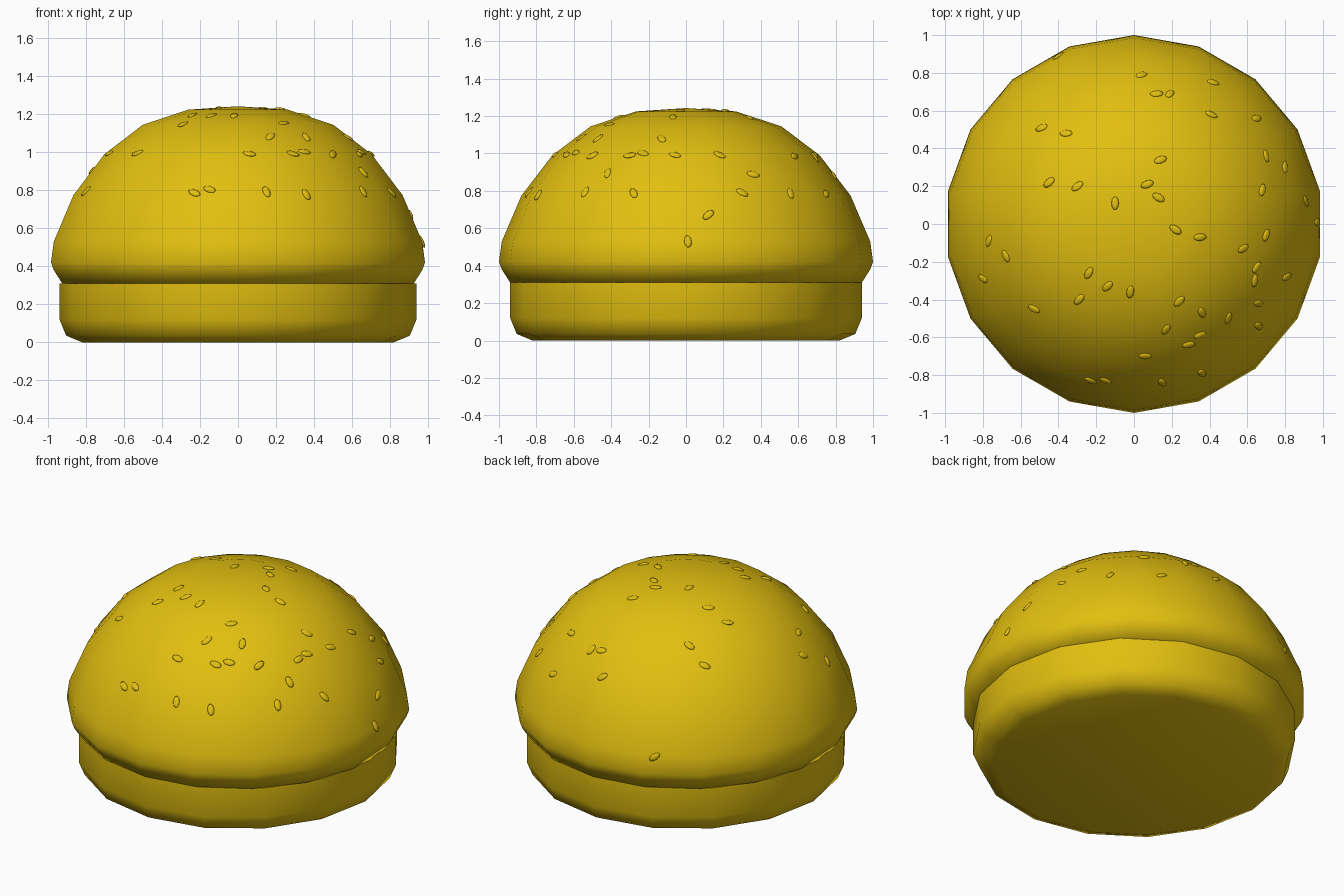
import bpy, bmesh, math, random
from mathutils import Vector, Matrix
from mathutils.bvhtree import BVHTree

cube = bpy.data.objects.get("Cube")
if cube:
    bpy.data.objects.remove(cube, do_unlink=True)

random.seed(4)
bun_yellow = bpy.data.materials.new("bun_yellow")
bun_yellow.use_nodes = True
colour = (0.76, 0.52, 0.005, 1)
bun_yellow.diffuse_color = colour
bun_yellow.node_tree.nodes["Principled BSDF"].inputs["Base Color"].default_value = colour


def finish(bm, name, sharp_angle):
    """Turn a bmesh into a smooth-shaded object."""
    bmesh.ops.recalc_face_normals(bm, faces=bm.faces)
    mesh = bpy.data.meshes.new(name)
    bm.to_mesh(mesh)
    bm.free()
    mesh.materials.append(bun_yellow)
    obj = bpy.data.objects.new(name, mesh)
    bpy.context.collection.objects.link(obj)
    bpy.ops.object.select_all(action='DESELECT')
    obj.select_set(True)
    bpy.context.view_layer.objects.active = obj
    bpy.ops.object.shade_smooth_by_angle(angle=math.radians(sharp_angle))
    return obj


def lathe(profile, sides, start):
    """Spin a (radius, height) profile from bottom to top; close both ends."""
    bm = bmesh.new()
    rings = []
    for radius, z in profile:
        ring = []
        for i in range(sides):
            a = start + math.tau * i / sides
            ring.append(bm.verts.new((radius * math.cos(a), radius * math.sin(a), z)))
        rings.append(ring)
    for low, high in zip(rings, rings[1:]):
        for i in range(sides):
            j = (i + 1) % sides
            bm.faces.new((low[i], low[j], high[j], high[i]))
    bm.faces.new(rings[0][::-1])
    cap = bm.faces.new(rings[-1])
    return bm, cap


# Lower bun: straight wall with a rounded foot
base, _ = lathe([(0.82, 0), (0.905, 0.035), (0.94, 0.12), (0.94, 0.31)], 16, 0)
finish(base, "lower_bun", 60)

# Upper bun: dome with a shallow pointed crown
dome, crown = lathe([(0.94, 0.31), (0.985, 0.38), (1.0, 0.42), (0.985, 0.53),
                     (0.88, 0.775), (0.715, 0.99), (0.51, 1.145), (0.267, 1.225)],
                    18, math.pi / 2)
centre = bmesh.ops.poke(dome, faces=[crown])["verts"][0]
centre.co.z = 1.243
bmesh.ops.recalc_face_normals(dome, faces=dome.faces)
surface = BVHTree.FromBMesh(dome)
finish(dome, "upper_bun", 60)

# Sesame seeds: places seen in plan, dropped onto the dome
places = [
    (.04, .79), (.12, .69), (.19, .69), (.42, .75), (.41, .58), (.65, .56),
    (.7, .36), (.8, .3), (.68, .18), (.91, .12), (.97, .01), (.14, .34),
    (.07, .21), (.13, .14), (-.1, .11), (-.3, .2), (-.45, .22), (-.49, .51),
    (-.36, .48), (-.4, .89), (.22, -.03), (.35, -.07), (.58, -.13), (.7, -.06),
    (.65, -.23), (.64, -.3), (.66, -.42), (.81, -.28), (.66, -.54), (.5, -.5),
    (.36, -.47), (.24, -.41), (.35, -.59), (.29, -.64), (.36, -.79), (.17, -.56),
    (.06, -.7), (.15, -.84), (-.15, -.83), (-.23, -.83), (-.02, -.36),
    (-.14, -.33), (-.24, -.26), (-.29, -.4), (-.53, -.45), (-.8, -.29),
    (-.77, -.09), (-.68, -.17)]
seeds = bmesh.new()
for x, y in places:
    point, normal, _, _ = surface.ray_cast(Vector((x, y, 2)), Vector((0, 0, -1)))
    if point is None:
        continue
    place = (Matrix.Translation(point)
             @ normal.to_track_quat('Z', 'Y').to_matrix().to_4x4()
             @ Matrix.Rotation(random.uniform(0, math.pi), 4, 'Z')
             @ Matrix.Diagonal((0.036, 0.02, 0.009, 1)))
    bmesh.ops.create_uvsphere(seeds, u_segments=10, v_segments=6, radius=1, matrix=place)
finish(seeds, "sesame_seeds", 80)
